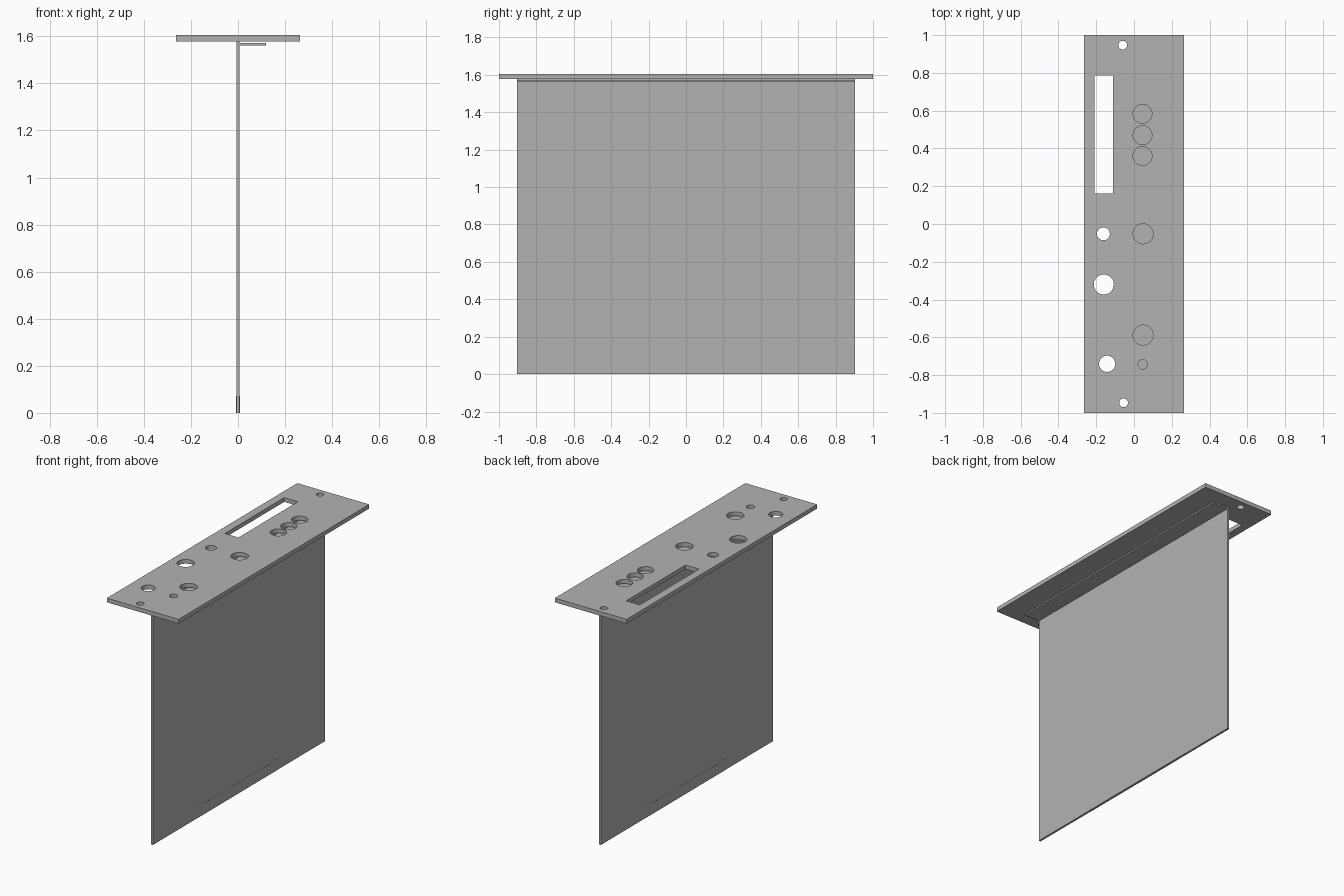
import bpy
from math import cos, sin, tau

if "Cube" in bpy.data.objects:
    bpy.data.objects.remove(bpy.data.objects["Cube"])

# One plain grey for the whole model
grey = bpy.data.materials.new("plain grey")
grey.use_nodes = True
colour = (0.45, 0.45, 0.45, 1)
grey.diffuse_color = colour
grey.node_tree.nodes["Principled BSDF"].inputs["Base Color"].default_value = colour


def rectangle(x0, x1, y0, y1):
    return [(x0, y0), (x1, y0), (x1, y1), (x0, y1)]


def circle(x, y, r, sides=40):
    return [(x + r * cos(tau * i / sides), y + r * sin(tau * i / sides))
            for i in range(sides)]


def plate(name, outlines, z0, z1):
    """Extrude a flat outline; any further outlines become holes."""
    curve = bpy.data.curves.new(name + " profile", "CURVE")
    curve.dimensions = "2D"
    curve.fill_mode = "BOTH"
    curve.extrude = (z1 - z0) / 2
    for points in outlines:
        spline = curve.splines.new("POLY")
        spline.points.add(len(points) - 1)
        for p, (x, y) in zip(spline.points, points):
            p.co = (x, y, 0, 1)
        spline.use_cyclic_u = True
        spline.use_smooth = False
    helper = bpy.data.objects.new(name + " helper", curve)
    bpy.context.collection.objects.link(helper)
    bpy.context.view_layer.update()
    graph = bpy.context.evaluated_depsgraph_get()
    mesh = bpy.data.meshes.new_from_object(helper.evaluated_get(graph))
    bpy.data.objects.remove(helper)
    mesh.name = name
    mesh.materials.clear()
    mesh.materials.append(grey)
    obj = bpy.data.objects.new(name, mesh)
    obj.location.z = (z0 + z1) / 2
    bpy.context.collection.objects.link(obj)
    return obj


# Face panel with a long slot and round holes
holes = [
    (-0.06, 0.947, 0.023), (-0.055, -0.947, 0.023),              # screw holes
    (0.045, 0.583, 0.05), (0.045, 0.47, 0.05), (0.045, 0.36, 0.05),  # jack row
    (0.048, -0.052, 0.053), (0.048, -0.588, 0.053), (0.046, -0.743, 0.025),
    (-0.162, -0.052, 0.034), (-0.16, -0.32, 0.053), (-0.142, -0.74, 0.043),
]
outlines = [rectangle(-0.264, 0.264, -1, 1), rectangle(-0.21, -0.11, 0.162, 0.785)]
outlines += [circle(*h) for h in holes]
plate("face_panel", outlines, 1.577, 1.605)

# Upright board and the narrow flange beside its top edge
plate("board", [rectangle(-0.007, 0.007, -0.903, 0.903)], 0, 1.577)
plate("flange", [rectangle(0.005, 0.12, -0.903, 0.903)], 1.561, 1.571)

# Slightly raised contact strip along the bottom edge, on both faces
plate("edge_contacts", [rectangle(-0.008, 0.008, -0.42, 0.42)], 0, 0.072)
